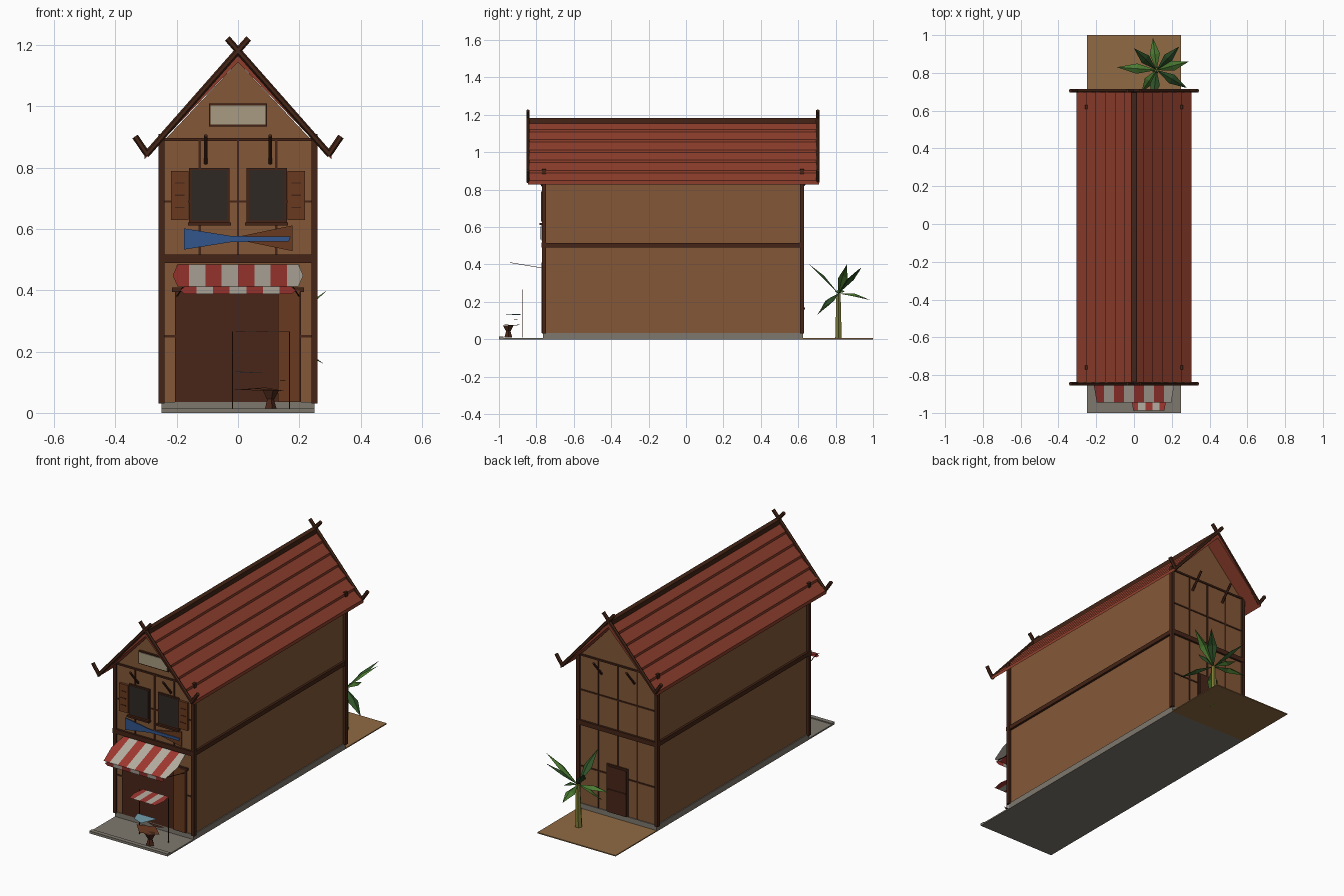
import bpy, bmesh, math
from mathutils import Vector

if "Cube" in bpy.data.objects:
    bpy.data.objects.remove(bpy.data.objects["Cube"])

def mat(name, hexa):
    m = bpy.data.materials.new(name)
    c = [((int(hexa[i:i+2], 16) / 255) ** 2.2) for i in (0, 2, 4)]
    m.diffuse_color = (*c, 1)
    m.use_nodes = True
    m.node_tree.nodes["Principled BSDF"].inputs["Base Color"].default_value = m.diffuse_color
    return m

WALL, DARK, TRIM = mat("wall_wood", "82583a"), mat("dark_wood", "4a2a1f"), mat("trim_wood", "45281c")
PANEL, ROOF, GLASS = mat("panel_wood", "693c25"), mat("roof_red", "8c4030"), mat("window_dark", "332d29")
STONE, SAND, BLUE = mat("stone", "7d776d"), mat("sand", "8e6a45"), mat("blue_cloth", "35558a")
RED, WHITE, CREAM = mat("red_cloth", "a03a34"), mat("white_cloth", "b5aca0"), mat("cream", "a69a80")
LEAF, LEAF2, TRUNK = mat("leaf", "4d7a35"), mat("leaf_dark", "32532c"), mat("trunk", "7d7a38")
TEAL = mat("tray_blue", "6f9aa8")

def mesh(name, verts, faces, m):
    me = bpy.data.meshes.new(name)
    me.from_pydata([tuple(v) for v in verts], [], faces)
    bm = bmesh.new()
    bm.from_mesh(me)
    bmesh.ops.recalc_face_normals(bm, faces=bm.faces)
    bm.to_mesh(me)
    bm.free()
    me.materials.append(m)
    ob = bpy.data.objects.new(name, me)
    bpy.context.collection.objects.link(ob)
    return ob

def box(name, x0, x1, y0, y1, z0, z1, m):
    v = [(x, y, z) for x in (x0, x1) for y in (y0, y1) for z in (z0, z1)]
    f = [(0, 1, 3, 2), (4, 6, 7, 5), (0, 4, 5, 1), (2, 3, 7, 6), (0, 2, 6, 4), (1, 5, 7, 3)]
    return mesh(name, v, f, m)

def prism(name, prof, y0, y1, m):
    """Extrude an xz outline along y."""
    n = len(prof)
    v = [(x, y, z) for y in (y0, y1) for x, z in prof]
    f = [tuple(range(n)), tuple(range(n, 2 * n))]
    f += [(i, (i + 1) % n, n + (i + 1) % n, n + i) for i in range(n)]
    return mesh(name, v, f, m)

def rod(name, a, b, r, m, n=6, r2=None):
    a, b = Vector(a), Vector(b)
    q = (b - a).to_track_quat('Z', 'Y')
    v = []
    for p, rad in ((a, r), (b, r if r2 is None else r2)):
        for i in range(n):
            t = 2 * math.pi * (i + .5) / n
            v.append(p + q @ Vector((rad * math.cos(t), rad * math.sin(t), 0)))
    f = [tuple(range(n)), tuple(range(n, 2 * n))]
    f += [(i, (i + 1) % n, n + (i + 1) % n, n + i) for i in range(n)]
    return mesh(name, v, f, m)

def stripes(name, x0, x1, count, back, front):
    """Striped cloth from back (y,z) to front (y,z), pointed at both ends."""
    w = (x1 - x0) / count
    mid = ((back[0] + front[0]) / 2, (back[1] + front[1]) / 2)
    for i in range(count):
        a, b = x0 + i * w, x0 + (i + 1) * w
        if i in (0, count - 1):
            tip, inner = (a, b) if i == 0 else (b, a)
            near = tip * .7 + inner * .3
            v = [(inner, *back), (near, *back), (tip, *mid), (near, *front), (inner, *front)]
        else:
            v = [(a, *back), (b, *back), (b, *front), (a, *front)]
        mesh(f"{name}_stripe_{i}", v, [tuple(range(len(v)))], RED if i % 2 == 0 else WHITE)

F, B = -0.76, 0.62   # front and back wall planes

# ground, pavement and plinth
box("pavement", -.25, .25, -1, F, 0, .008, STONE)
box("pavement_kerb", -.25, .25, -1, -.975, .008, .014, STONE)
box("back_yard", -.25, .25, B, 1, 0, .006, SAND)
box("plinth", -.25, .25, F - .005, B + .005, 0, .035, STONE)

# house body with gables
prism("house_body", [(-.245, .035), (.245, .035), (.245, .885), (0, 1.145), (-.245, .885)], F, B, WALL)

# stepped roof rows, mirrored on both sides
EX, EZ, RZ, ROWS = .305, .84, 1.17, 6
for s in (-1, 1):
    top = []
    for i in range(ROWS):
        for t, lift in ((i / ROWS, 0), ((i + 1) / ROWS, .014)):
            top.append((s * EX * t, RZ + (EZ - RZ) * t + lift - .006))
    under = [(s * EX, EZ - .012), (0, RZ - .025)]
    prism("roof_slope", top + under, -.845, .71, ROOF)
box("ridge_cap", -.014, .014, -.845, .71, 1.155, 1.182, TRIM)

# bargeboards with crossed finials and upturned eave tips
for y in (-.845, .705):
    for s in (-1, 1):
        rod("bargeboard", (s * .30, y, .842), (-s * .035, y, 1.222), .0105, TRIM)
        rod("eave_tip", (s * .295, y, .842), (s * .336, y, .902), .0105, TRIM)

# framing: corner posts, floor beams and thin battens
for y, o in ((F, -1), (B, 1)):
    for s in (-1, 1):
        box("corner_post", s * .25 - .01, s * .25 + .01, y - .011, y + .011, .03, .91, TRIM)
        rod("roof_brace", (s * .105, y, .815), (s * .105, y + o * .075, .905), .007, TRIM)
    box("floor_beam", -.26, .26, y - .012, y + .012, .49, .517, TRIM)
    box("gable_beam", -.245, .245, y - .006, y + .006, .888, .898, TRIM)
    for x in (-.125, 0, .125):
        box("upper_batten", x - .004, x + .004, y - .004, y + .004, .517, .89, TRIM)
    for z in (.25, .69):
        box("cross_batten", -.245, .245, y - .004, y + .004, z - .004, z + .004, TRIM)
for x in (-.125, 0, .125):
    box("back_lower_batten", x - .004, x + .004, B, B + .004, .035, .49, TRIM)
for s in (-1, 1):
    box("side_beam", s * .25 - .008, s * .25 + .008, F, B, .49, .515, TRIM)

# shop opening with a sliding leaf
box("shop_opening", -.205, .205, F - .006, F, .035, .41, DARK)
box("shop_door_leaf", .13, .203, F - .012, F - .004, .035, .40, PANEL)
box("shop_lintel", -.215, .215, F - .012, F, .395, .41, TRIM)

# windows, sills and shutters with slats
for s in (-1, 1):
    c = s * .0935
    box("window_frame", c - .066, c + .066, F - .008, F, .62, .80, TRIM)
    box("window_pane", c - .058, c + .058, F - .010, F, .628, .792, GLASS)
    box("window_sill", c - .07, c + .07, F - .022, F, .612, .622, TRIM)
    box("shutter", s * .19 - .028, s * .19 + .028, F - .014, F, .63, .79, PANEL)
    for z in (.67, .71, .75):
        box("shutter_slat", s * .19 - .016, s * .19 + .016, F - .016, F, z - .002, z + .002, TRIM)

# gable board, left blank
box("gable_board_frame", -.095, .095, F - .012, F, .935, 1.01, TRIM)
box("gable_board", -.089, .089, F - .015, F, .941, 1.004, CREAM)

# hanging banner, pinched in the middle
prism("banner_cloth", [(-.176, .602), (-.176, .533), (-.02, .558), (.165, .56), (.172, .575), (-.02, .577)],
      F - .018, F - .014, BLUE)
prism("banner_board", [(.178, .612), (.178, .528), (0, .565), (0, .575)], F - .012, F - .004, PANEL)

# large awning, valance and poles
stripes("awning", -.213, .213, 8, (F, .485), (-.945, .412))
stripes("awning_valance", -.19, .19, 7, (-.945, .412), (-.941, .388))
for s in (-1, 1):
    rod("awning_pole", (s * .2, F, .38), (s * .18, -.94, .41), .002, TRIM, 4)

# food stall
stripes("stall_canopy", -.015, .172, 5, (-.86, .268), (-.988, .266))
for x in (-.018, .168):
    rod("stall_post", (x, -.875, .01), (x, -.875, .266), .0025, TRIM, 4)
mesh("stall_tray", [(-.018, -.89, .136), (.1, -.88, .13), (.06, -.97, .13), (0, -.95, .133)],
     [(0, 1, 2, 3)], TEAL)
mesh("stall_counter", [(-.018, -.9, .075), (.09, -.88, .083), (.15, -.93, .072), (.06, -.985, .08)],
     [(0, 1, 2, 3)], PANEL)
mesh("stall_shelf", [(.05, -.9, .108), (.168, -.9, .106), (.12, -.93, .108)], [(0, 1, 2)], DARK)
rod("stool_base", (.105, -.95, .01), (.105, -.95, .045), .022, DARK, 5, .012)
rod("stool_top", (.105, -.95, .045), (.105, -.95, .075), .014, DARK, 5, .03)

# back door
box("back_door_frame", -.068, .068, B, B + .008, .035, .31, TRIM)
box("back_door", -.058, .058, B, B + .012, .035, .30, DARK)
box("back_door_rail", -.058, .058, B, B + .015, .16, .17, TRIM)

# palm with folded pointed fronds
crown = Vector((.12, .815, .245))
rod("palm_trunk", (.115, .815, 0), crown, .02, TRUNK, 6, .013)
tips = [(-.09, .83, .26), (0, .93, .38), (.1, .985, .21), (.24, .94, .385),
        (.29, .86, .40), (.28, .72, .16), (.04, .70, .13), (.10, .66, .40)]
for i, t in enumerate(tips):
    t = Vector(t)
    d = t - crown
    side = d.cross(Vector((0, 0, 1))).normalized() * .027
    mid = crown + d * .5 + Vector((0, 0, .018))
    drop = Vector((0, 0, -.016))
    mesh("palm_frond", [crown, mid + side + drop, t, mid - side + drop, mid],
         [(0, 1, 4), (1, 2, 4), (2, 3, 4), (3, 0, 4)], LEAF if i % 2 == 0 else LEAF2)
